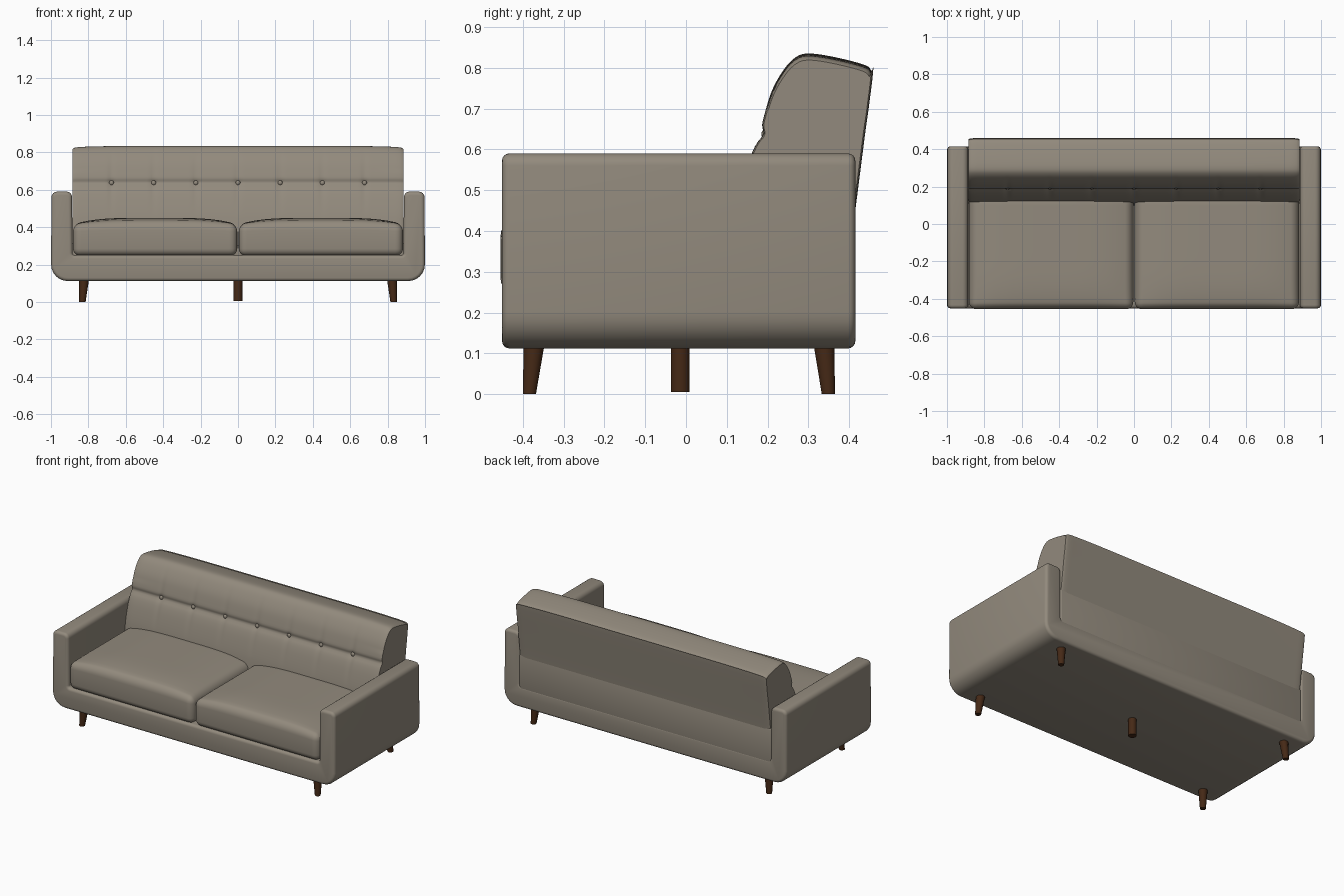
import bpy, bmesh, math
from mathutils import Vector

if "Cube" in bpy.data.objects:
    bpy.data.objects.remove(bpy.data.objects["Cube"])


def material(name, rgb):
    m = bpy.data.materials.new(name)
    m.diffuse_color = (*rgb, 1)
    m.use_nodes = True
    m.node_tree.nodes["Principled BSDF"].inputs["Base Color"].default_value = m.diffuse_color
    return m


FABRIC = material("taupe fabric", (0.29, 0.255, 0.205))
WOOD = material("dark walnut", (0.06, 0.022, 0.008))


def finish(name, bm, mat, angle=40):
    bmesh.ops.recalc_face_normals(bm, faces=bm.faces)
    me = bpy.data.meshes.new(name)
    bm.to_mesh(me)
    bm.free()
    ob = bpy.data.objects.new(name, me)
    bpy.context.collection.objects.link(ob)
    me.materials.append(mat)
    bpy.ops.object.select_all(action='DESELECT')
    ob.select_set(True)
    bpy.context.view_layer.objects.active = ob
    bpy.ops.object.shade_smooth_by_angle(angle=math.radians(angle))
    return ob


def round_corners(corners, steps=7):
    """corners: (a, b, radius) of a polygon; each corner becomes a smooth curve."""
    out, n = [], len(corners)
    for i, (a, b, r) in enumerate(corners):
        p = Vector((a, b))
        d0 = (Vector(corners[i - 1][:2]) - p).normalized() * r
        d1 = (Vector(corners[(i + 1) % n][:2]) - p).normalized() * r
        c = p + d0 + d1
        for k in range(steps):
            t = math.pi / 2 * k / (steps - 1)
            out.append(c - d1 * math.cos(t) - d0 * math.sin(t))
    return out


def rounded_box(lo, hi, r, segs=5):
    bm = bmesh.new()
    bmesh.ops.create_cube(bm, size=1)
    for v in bm.verts:
        v.co = Vector([(l + h) / 2 + c * (h - l) for l, h, c in zip(lo, hi, v.co)])
    bmesh.ops.bevel(bm, geom=bm.edges[:], offset=r, segments=segs, profile=0.5, affect='EDGES')
    return bm


# Frame: U-shaped section (arms and base) run from front to back
right = [(0.885, 0.25, 0.012), (0.887, 0.59, 0.03), (0.997, 0.59, 0.03), (1.0, 0.112, 0.09)]
left = [(-x, z, r) for x, z, r in reversed(right)]
bm = bmesh.new()
face = bm.faces.new([bm.verts.new((p.x, -0.451, p.y)) for p in round_corners(right + left)])
ext = bmesh.ops.extrude_face_region(bm, geom=[face])
back_verts = [g for g in ext['geom'] if isinstance(g, bmesh.types.BMVert)]
bmesh.ops.translate(bm, verts=back_verts, vec=(0, 0.866, 0))
bmesh.ops.recalc_face_normals(bm, faces=bm.faces)
caps = [e for e in bm.edges if abs(e.verts[0].co.y - e.verts[1].co.y) < 1e-5]
bmesh.ops.bevel(bm, geom=caps, offset=0.018, segments=4, profile=0.5, affect='EDGES')
finish("arm_and_base_frame", bm, FABRIC)

# Low rear panel closing the frame between the arms
finish("rear_panel", rounded_box((-0.89, 0.30, 0.2), (0.89, 0.414, 0.452), 0.01, 3), FABRIC)

# Seat cushions with a crowned top
for side, label in ((-1, "left"), (1, "right")):
    bm = rounded_box((0.004, -0.455, 0.247), (0.882, 0.16, 0.415), 0.038)
    for i in range(1, 20):
        for co, no in (((0.004 + 0.878 * i / 20, 0, 0), (1, 0, 0)),
                       ((0, -0.455 + 0.615 * i / 20, 0), (0, 1, 0))):
            bmesh.ops.bisect_plane(bm, geom=bm.verts[:] + bm.edges[:] + bm.faces[:],
                                   plane_co=co, plane_no=no)
    for v in bm.verts:
        u = (v.co.x - 0.443) / 0.439
        w = min(0, (v.co.y + 0.15) / 0.305)
        k = max(0, (v.co.z - 0.33) / 0.085)
        v.co.z += 0.035 * k * (1 - abs(u) ** 4) * (1 - 0.6 * abs(w) ** 4)
        v.co.x *= side
    finish(label + "_seat_cushion", bm, FABRIC)

# Backrest: side profile swept across the width, tufted on its front
PROFILE = [(0.40, 0.30), (0.10, 0.30), (0.122, 0.45), (0.15, 0.56), (0.178, 0.63), (0.188, 0.67),
           (0.209, 0.74), (0.236, 0.79), (0.265, 0.823), (0.298, 0.835), (0.36, 0.827),
           (0.435, 0.808), (0.454, 0.793), (0.456, 0.77), (0.415, 0.45)]
BUTTONS = [0.2255 * i for i in range(-3, 4)]


def smooth_loop(pts, steps=5):
    out, n = [], len(pts)
    for i in range(n):
        p0, p1, p2, p3 = (Vector(pts[(i + k) % n]) for k in (-1, 0, 1, 2))
        straight = i in (n - 1, 0, 1, n - 2)
        for s in range(steps):
            t = s / steps
            if straight:
                out.append(p1.lerp(p2, t))
            else:
                out.append(0.5 * (2 * p1 + (p2 - p0) * t + (2 * p0 - 5 * p1 + 4 * p2 - p3) * t * t
                                  + (3 * p1 - p0 - 3 * p2 + p3) * t ** 3))
    return out


loop = smooth_loop(PROFILE)
centre = Vector((0.30, 0.60))
HALF, N = 0.884, 150
bm = bmesh.new()
rings = []
for i in range(N + 1):
    x = HALF * math.sin(math.pi / 2 * (2 * i / N - 1)) * 0.35 + HALF * (2 * i / N - 1) * 0.65
    edge = max(0, (abs(x) - (HALF - 0.045)) / 0.045)
    shrink = 0.035 * (1 - math.sqrt(max(0, 1 - edge * edge)))
    sag = 0.008 * (abs(x) / HALF) ** 6
    near = min(abs(x - b) for b in BUTTONS)
    ring = []
    for p in loop:
        q = p + (centre - p) * shrink
        y, z = q
        if p.y > 0.7:
            z -= sag
        if p.x < 0.29 and p.y > 0.44:
            crease = math.exp(-((p.y - 0.637) / 0.016) ** 2)
            fade = max(0, 1 - abs(p.y - 0.637) / 0.19)
            seam = math.exp(-(near / 0.014) ** 2)
            y += 0.009 * crease + 0.005 * seam * fade + 0.005 * crease * seam
        ring.append(bm.verts.new((x, y, z)))
    rings.append(ring)
M = len(loop)
for a, b in zip(rings, rings[1:]):
    for j in range(M):
        bm.faces.new((a[j], a[(j + 1) % M], b[(j + 1) % M], b[j]))
bm.faces.new(rings[0])
bm.faces.new(rings[-1])
finish("tufted_backrest", bm, FABRIC)

# Upholstery buttons
for i, x in enumerate(BUTTONS):
    bm = bmesh.new()
    bmesh.ops.create_uvsphere(bm, u_segments=12, v_segments=8, radius=1)
    for v in bm.verts:
        v.co = Vector((x + v.co.x * 0.013, 0.194 + v.co.y * 0.009, 0.637 + v.co.z * 0.013))
    finish("back_button_%d" % (i + 1), bm, FABRIC, 60)


# Tapered wooden legs
def leg(name, top, bottom, r_top, r_bottom, z0=0.0):
    bm = bmesh.new()
    n = 10
    rows = []
    for (cx, cy), r, z in ((bottom, r_bottom, z0), (top, r_top, 0.125)):
        rows.append([bm.verts.new((cx + r * math.cos(2 * math.pi * k / n),
                                   cy + r * math.sin(2 * math.pi * k / n), z)) for k in range(n)])
    for k in range(n):
        bm.faces.new((rows[0][k], rows[0][(k + 1) % n], rows[1][(k + 1) % n], rows[1][k]))
    for row in rows:
        bm.faces.new(row)
    finish(name, bm, WOOD)


for s, label in ((-1, "left"), (1, "right")):
    leg("front_%s_leg" % label, (s * 0.823, -0.372), (s * 0.832, -0.384), 0.027, 0.017)
    leg("rear_%s_leg" % label, (s * 0.823, 0.338), (s * 0.832, 0.349), 0.027, 0.017)
leg("centre_leg", (0, -0.014), (0, -0.014), 0.024, 0.024, 0.005)
